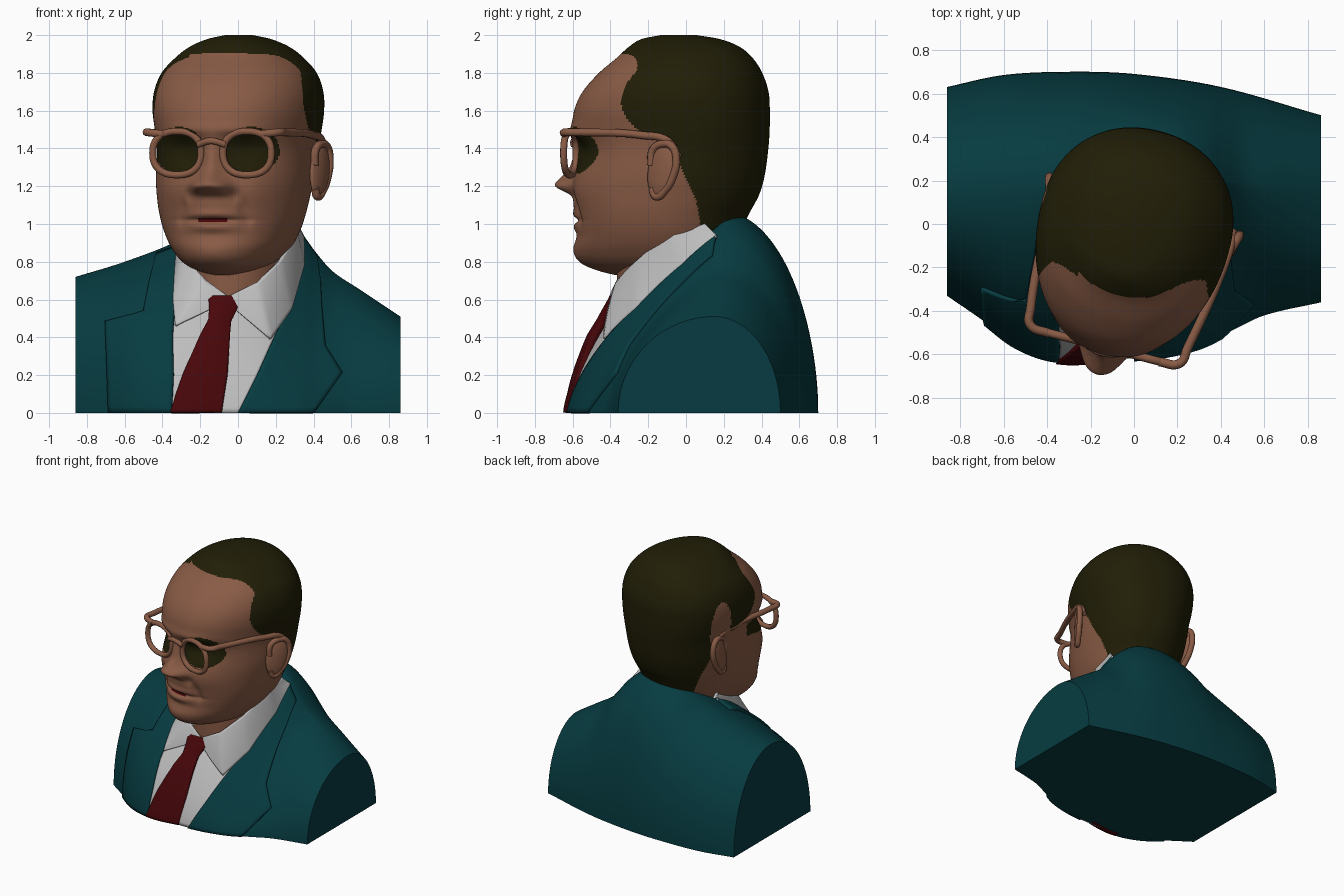
import bpy, math
from mathutils import Matrix, Vector

if "Cube" in bpy.data.objects:
    bpy.data.objects.remove(bpy.data.objects["Cube"])

def mat(name, c):
    m = bpy.data.materials.new(name)
    m.diffuse_color = (*c, 1)
    m.use_nodes = True
    m.node_tree.nodes["Principled BSDF"].inputs["Base Color"].default_value = m.diffuse_color
    return m

SKIN = mat("skin", (.25, .105, .06))
HAIR = mat("dark_hair", (.015, .013, .002))
TEAL = mat("teal_cloth", (.002, .044, .052))
WHITE = mat("white_cloth", (.52, .52, .52))
RED = mat("dark_red", (.065, .002, .003))
HEAD = Matrix.Translation((.008, -.005, 0)) @ Matrix.Rotation(math.radians(-14.5), 4, 'Z')
I4 = Matrix.Identity(4)

def interp(tab, x, k=1):
    """Smooth curve through rows (position, values...), column k."""
    n = len(tab)
    x = min(max(x, tab[0][0]), tab[-1][0])
    i = 0
    while i < n - 2 and x > tab[i + 1][0]:
        i += 1
    def slope(j):
        a, b = tab[max(j - 1, 0)], tab[min(j + 1, n - 1)]
        return (b[k] - a[k]) / (b[0] - a[0])
    d = tab[i + 1][0] - tab[i][0]
    t = (x - tab[i][0]) / d
    return ((2*t**3 - 3*t*t + 1) * tab[i][k] + (t**3 - 2*t*t + t) * d * slope(i)
            + (3*t*t - 2*t**3) * tab[i + 1][k] + (t**3 - t*t) * d * slope(i + 1))

def finish(ob, angle):
    bpy.ops.object.select_all(action='DESELECT')
    ob.select_set(True)
    bpy.context.view_layer.objects.active = ob
    bpy.ops.object.shade_smooth_by_angle(angle=math.radians(angle))

def build(name, verts, faces, mats, matrix=I4, rule=None, angle=50, thick=0):
    me = bpy.data.meshes.new(name)
    me.from_pydata([matrix @ Vector(v) for v in verts], [], faces)
    for m in mats:
        me.materials.append(m)
    if rule:
        inv = matrix.inverted()
        for p in me.polygons:
            p.material_index = rule(inv @ p.center, p.center)
    ob = bpy.data.objects.new(name, me)
    bpy.context.collection.objects.link(ob)
    if thick:
        s = ob.modifiers.new("thickness", 'SOLIDIFY')
        s.thickness, s.offset = thick, 0
    finish(ob, angle)
    return ob

def rings(nr, nc):
    f = [(r*nc + c, r*nc + (c + 1) % nc, (r + 1)*nc + (c + 1) % nc, (r + 1)*nc + c)
         for r in range(nr - 1) for c in range(nc)]
    return f + [tuple(reversed(range(nc))), tuple(range((nr - 1)*nc, nr*nc))]

def tube(name, pts, r, m, closed=False):
    """Round bar through points given in the head's frame."""
    cu = bpy.data.curves.new(name, 'CURVE')
    cu.dimensions, cu.bevel_depth, cu.bevel_resolution = '3D', r, 3
    cu.resolution_u, cu.use_fill_caps = 8, True
    sp = cu.splines.new('BEZIER')
    sp.bezier_points.add(len(pts) - 1)
    sp.use_cyclic_u = closed
    for b, p in zip(sp.bezier_points, pts):
        b.co = HEAD @ Vector(p)
        b.handle_left_type = b.handle_right_type = 'AUTO'
    cu.materials.append(m)
    ob = bpy.data.objects.new(name, cu)
    bpy.context.collection.objects.link(ob)
    bpy.ops.object.select_all(action='DESELECT')
    ob.select_set(True)
    bpy.context.view_layer.objects.active = ob
    bpy.ops.object.convert(target='MESH')
    finish(bpy.context.object, 50)

# ---- torso: arches across x, each with front, crest, back and height
H = [(-.86, .72), (-.6, .80), (-.32, .91), (-.18, 1.0), (0, 1.06), (.2, 1.04), (.33, .95),
     (.42, .84), (.5, .75), (.65, .65), (.86, .51)]
YF = [(-.86, -.33), (-.7, -.44), (-.55, -.55), (-.38, -.61), (-.15, -.61), (.1, -.6), (.3, -.56),
      (.45, -.49), (.6, -.42), (.86, -.36)]
YB = [(-.86, .63), (-.6, .685), (-.3, .70), (0, .69), (.4, .63), (.86, .5)]
EX = [(-.86, 2), (-.6, 1.8), (-.2, 1.5), (.1, 1.32), (.35, 1.22), (.6, 1.5), (.86, 2)]
YT = [(-.86, .17), (0, .2), (.4, .19), (.86, .15)]

def front(x, z):
    h, e, yt, yf = interp(H, x), interp(EX, x), interp(YT, x), interp(YF, x)
    return yt - (yt - yf) * max(0, 1 - min(1, z / h)**e)**(1 / e)

NX, NA = 80, 61
tv, tf = [], []
for i in range(NX):
    x = -.86 + 1.72 * i / (NX - 1)
    h, e, yt = interp(H, x), interp(EX, x), interp(YT, x)
    yf, yb = interp(YF, x), interp(YB, x)
    for j in range(NA):
        a = math.pi * j / (NA - 1)
        c, s = math.cos(a), max(0, math.sin(a))
        p = 2 / e if c > 0 else 1
        y = yt - (yt - yf) * c**p if c > 0 else yt - (yb - yt) * c
        tv.append((x, y, h * s**p if s > 1e-6 else 0))
for i in range(NX - 1):
    for j in range(NA):
        k = (j + 1) % NA
        tf.append((i*NA + j, (i + 1)*NA + j, (i + 1)*NA + k, i*NA + k))
tf += [tuple(range(NA)), tuple(reversed(range((NX - 1)*NA, NX*NA)))]
build("jacket_body", tv, tf, [TEAL])

# ---- cloth panels laid on the chest between two edges of (x, z, offset)
def at(x, z, y):
    return (x, z, front(x, z) - y)

def sheet(name, a, b, m, thick, bulge=0, nu=40, nv=16):
    def pick(e, t):
        f = t * (len(e) - 1)
        i = min(int(f), len(e) - 2)
        return [e[i][k] + (e[i + 1][k] - e[i][k]) * (f - i) for k in range(3)]
    v = []
    for i in range(nu + 1):
        p, q = pick(a, i / nu), pick(b, i / nu)
        for j in range(nv + 1):
            t = j / nv
            x, z, o = [p[k] + (q[k] - p[k]) * t for k in range(3)]
            v.append((x, front(x, z) - o - bulge * math.sin(math.pi * t), z))
    w = nv + 1
    f = [(i*w + j, i*w + j + 1, (i + 1)*w + j + 1, (i + 1)*w + j) for i in range(nu) for j in range(nv)]
    build(name, v, f, [m], thick=thick)

def flat(pts, o):
    return [(x, z, o) for x, z in pts]

in_r = [(0, 0), (.1, .2), (.2, .42), (.3, .62), (.345, .8), (.34, .93)]
in_l = [(-.35, 0), (-.34, .2), (-.345, .4), (-.33, .6), (-.32, .75), (-.315, .88)]
out_r = [(.4, 0), (.55, .21), (.46, .35), (.44, .55), (.43, .7), (.41, .83)]
out_l = [(-.68, 0), (-.69, .25), (-.7, .48), (-.5, .53), (-.47, .68), (-.43, .84)]
sheet("shirt_front", flat(in_l, .006), flat(in_r, .006), WHITE, .008, nv=40)
sheet("lapel_right", flat(in_r, .012), flat(out_r, .004), TEAL, .026)
sheet("lapel_left", flat(in_l, .012), flat(out_l, .004), TEAL, .026)
sheet("collar_right",
      [at(-.04, .62, -.385), at(.1, .69, -.365), at(.22, .81, -.25), at(.31, .95, -.06), at(.31, 1.0, .1)],
      [(-.03, .56, .05), (.17, .39, .02), (.28, .55, .02), (.345, .78, .02), (.345, .93, .02)], WHITE, .016)
sheet("collar_left",
      [at(-.06, .62, -.385), at(-.17, .70, -.36), at(-.25, .79, -.27), at(-.3, .87, -.15), at(-.31, .95, .05)],
      [(-.1, .57, .05), (-.33, .46, .025), (-.34, .6, .02), (-.33, .75, .02), (-.32, .87, .02)], WHITE, .016)

# tie rows: height, left x, right x, depth
tie = [(.61, -.155, .005, -.375), (.55, -.15, -.01, -.41), (.48, -.155, -.045, -.45), (.4, -.2, -.05, -.50),
       (.3, -.245, -.055, -.54), (.2, -.29, -.06, -.575), (.1, -.325, -.075, -.60), (0, -.355, -.09, -.62)]
sheet("tie", [at(l, z, y) for z, l, r, y in tie], [at(r, z, y + .02) for z, l, r, y in tie], RED, .05, bulge=.01)

# ---- neck
nv = [((.26 + .05 * t) * math.sin(a), -.03 - .335 * math.cos(a), .6 + .45 * t)
      for t in (0, .25, .5, .75, 1) for a in [2 * math.pi * k / 64 for k in range(64)]]
build("neck", nv, rings(5, 64), [SKIN], HEAD)

# ---- head profile: z, front, back, half width, widest y
PROF = [(.73, -.38, 0, .08, -.2), (.75, -.46, .08, .15, -.2), (.79, -.55, .17, .23, -.19),
        (.86, -.585, .24, .295, -.18), (.95, -.575, .29, .345, -.17), (1.05, -.575, .335, .377, -.16),
        (1.15, -.58, .39, .395, -.14), (1.25, -.575, .42, .408, -.1), (1.4, -.575, .44, .415, -.03),
        (1.5, -.60, .445, .43, 0), (1.6, -.592, .445, .444, 0), (1.7, -.545, .438, .44, 0),
        (1.8, -.455, .405, .405, 0), (1.88, -.36, .355, .335, 0), (1.94, -.295, .285, .255, 0),
        (1.98, -.23, .18, .16, 0), (2.0, -.13, .06, .07, 0)]
# face relief: x, z, spread x, spread z, push; mirrored when x is not 0
BUMPS = [(0, 1.23, .05, .04, .075), (0, 1.195, .06, .024, .05), (0, 1.33, .04, .08, .045),
         (.07, 1.2, .032, .028, .045),
         (0, 1.1, .1, .04, .02), (0, 1.05, .09, .018, .02), (0, .985, .085, .022, .028),
         (0, 1.02, .11, .009, -.02), (0, .85, .09, .05, .02), (.17, 1.39, .075, .05, -.035),
         (.15, 1.5, .1, .025, .015), (.21, 1.2, .09, .07, .022), (.125, 1.15, .02, .03, -.014),
         (.165, 1.09, .02, .035, -.016), (.18, 1.03, .02, .03, -.014)]

def relief(x, z):
    d = 0
    for bx, bz, sx, sz, amp in BUMPS:
        for s in ((1, -1) if bx else (1,)):
            d += amp * math.exp(-((x - s*bx) / sx)**2 / 2 - ((z - bz) / sz)**2 / 2)
    return d

NR, NC = 200, 260
hv = []
for i in range(NR):
    s = i / (NR - 1)
    z = .73 + 1.27 * (.6 * s + .4 * (1 - math.cos(math.pi * s)) / 2)
    f, b, w, cy = [interp(PROF, z, k) for k in (1, 2, 3, 4)]
    for j in range(NC):
        a = 2 * math.pi * j / NC
        sn, cs = math.sin(a), math.cos(a)
        x = w * math.copysign(abs(sn)**.93, sn)
        y = cy - ((cy - f) if cs > 0 else (b - cy)) * math.copysign(abs(cs)**.93, cs)
        if y < -.2:
            y -= relief(x, z) * min(1, (-.2 - y) / .1)
        hv.append((x, y, z))

HAIRLINE = [(.7, .15), (1.1, .15), (1.25, .1), (1.4, .03), (1.45, -.02), (1.5, -.15), (1.56, -.21),
            (1.65, -.245), (1.75, -.21), (1.82, -.17), (1.88, -.2), (1.9, -.27), (1.92, -.6), (2.0, -1)]

def head_colour(l, g):
    if l.y < -.25 and l.z < 1.6:
        for cx, rx in ((.07, .15), (-.31, .13)):          # dark eye patches behind the glasses
            if ((g.x - cx) / rx)**2 + ((g.z - 1.39) / .125)**2 < 1:
                return 1
        if abs(l.x) < .08 and abs(l.z - 1.02) < .009:     # parted lips
            return 2
    if l.x < -.2 and ((l.y - .03) / .09)**2 + ((l.z - 1.51) / .2)**2 < 1:
        return 0                                          # bare patch above the left ear
    fore = .09 if l.x < -.2 and l.z > 1.45 else 0         # hair reaches further forward on the left
    return 1 if l.y + fore > interp(HAIRLINE, l.z) else 0

build("head", hv, rings(NR, NC), [SKIN, HAIR, RED], HEAD, head_colour, angle=80)

# ---- ears and glasses, mirrored in the head's frame
for s, side, ex, ey in ((1, "right", .45, -.005), (-1, "left", .415, .035)):
    rim = [(-.07, 1.31), (-.06, 1.39), (0, 1.425), (.055, 1.41), (.08, 1.34), (.06, 1.25),
           (.015, 1.18), (-.04, 1.145), (-.065, 1.19)]
    tube("ear_rim_" + side, [(s * (ex + .3 * a), a + ey, z) for a, z in rim], .021, SKIN)
    ev = [(s * (ex - .008 + .025 * math.sin(p) * math.cos(q) + .03 * math.sin(p) * math.sin(q)),
           ey + .08 * math.sin(p) * math.cos(q) - .02 * (1 - math.cos(p)) + .01, 1.285 + .145 * math.cos(p))
          for p in [math.pi * (i + .2) / 16.4 for i in range(17)]
          for q in [s * 2 * math.pi * k / 32 for k in range(32)]]
    build("ear_bowl_" + side, ev, rings(17, 32), [SKIN], HEAD)
    lens = []
    for k in range(20):
        a = 2 * math.pi * k / 20
        c, n = math.cos(a), math.sin(a)
        lens.append((s * (.192 + .132 * math.copysign(abs(c)**.85, c)), -.58,
                     1.375 + .115 * math.copysign(abs(n)**.85, n)))
    tube("glasses_rim_" + side, lens, .019, SKIN, True)
    tube("glasses_arm_" + side, [(s * .26, -.582, 1.475), (s * .355, -.565, 1.485), (s * .372, -.49, 1.485),
                                 (s * (ex - .015), -.12, 1.47), (s * (ex - .005), .02, 1.44),
                                 (s * (ex - .01), .08, 1.35)], .021, SKIN)
tube("glasses_bridge", [(-.075, -.59, 1.42), (0, -.605, 1.44), (.075, -.59, 1.42)], .018, SKIN)
